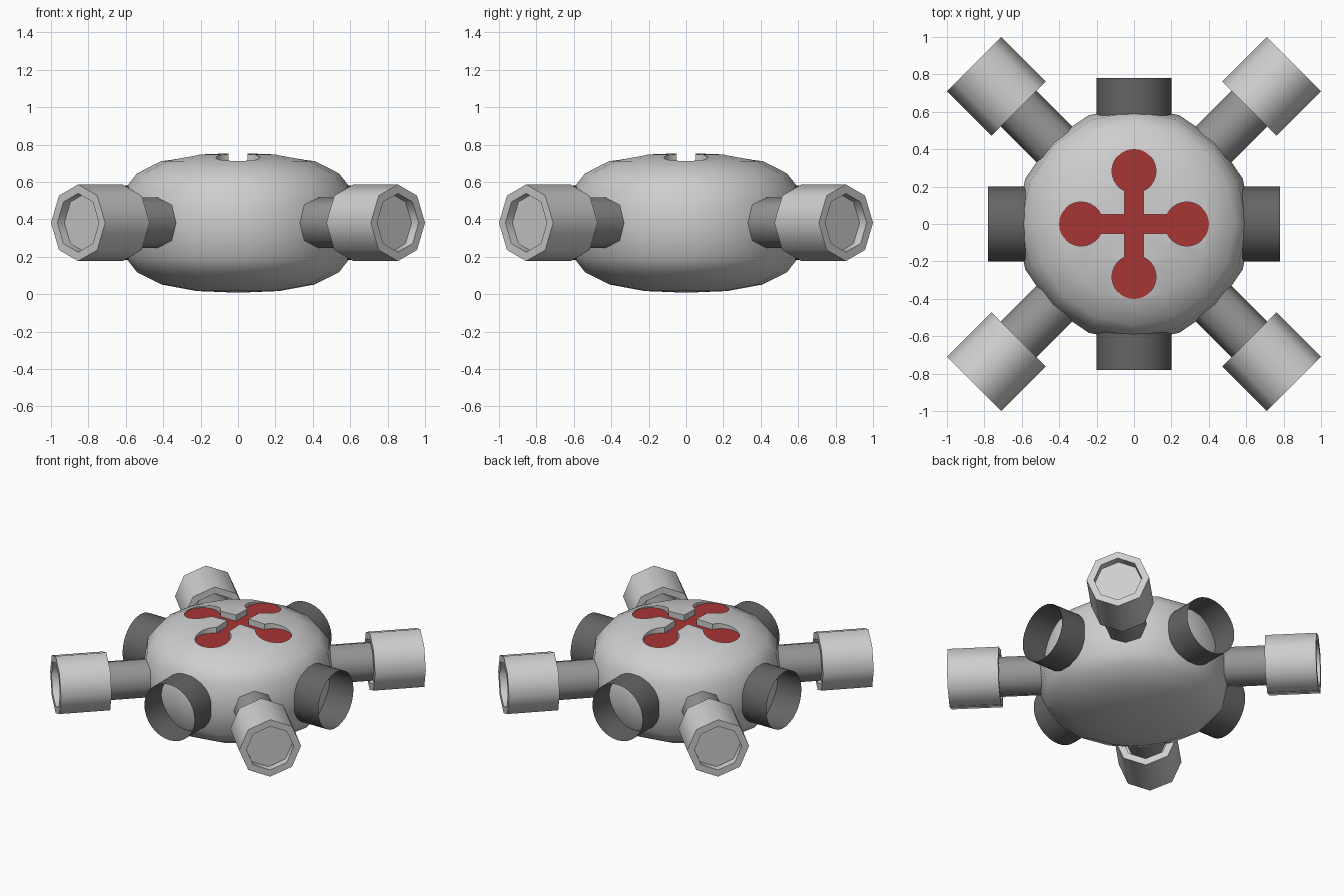
import bpy, bmesh
from math import pi, cos, sin, asin, radians
from mathutils import Matrix, Vector

cube = bpy.data.objects.get("Cube")
if cube:
    bpy.data.objects.remove(cube, do_unlink=True)

MID = 0.382          # height of the middle plane
FLOOR = 0.709        # height of the recessed cross


def material(name, r, g, b):
    m = bpy.data.materials.new(name)
    m.use_nodes = True
    m.diffuse_color = (r, g, b, 1)
    m.node_tree.nodes["Principled BSDF"].inputs["Base Color"].default_value = (r, g, b, 1)
    return m


light = material("light_grey", 0.62, 0.62, 0.62)
mid = material("mid_grey", 0.3, 0.3, 0.3)
dark = material("dark_grey", 0.13, 0.13, 0.13)
red = material("red", 0.39, 0.035, 0.035)


def make(name, bm, *mats):
    mesh = bpy.data.meshes.new(name)
    bm.to_mesh(mesh)
    bm.free()
    obj = bpy.data.objects.new(name, mesh)
    bpy.context.collection.objects.link(obj)
    for m in mats:
        mesh.materials.append(m)
    return obj


def smooth(obj, angle):
    bpy.ops.object.select_all(action='DESELECT')
    obj.select_set(True)
    bpy.context.view_layer.objects.active = obj
    bpy.ops.object.shade_smooth_by_angle(angle=radians(angle))


def lathe(profile, sides):
    """Revolve (radius, height) points around z."""
    bm = bmesh.new()
    verts = [bm.verts.new((r, 0, h)) for r, h in profile]
    edges = [bm.edges.new(pair) for pair in zip(verts, verts[1:])]
    bmesh.ops.spin(bm, geom=verts + edges, cent=(0, 0, 0), axis=(0, 0, 1),
                   angle=2 * pi, steps=sides)
    bmesh.ops.remove_doubles(bm, verts=bm.verts[:], dist=0.0005)
    bmesh.ops.recalc_face_normals(bm, faces=bm.faces[:])
    return bm


def outward(bm, angle):
    """Turn a part standing along z so that it points out sideways."""
    bm.transform(Matrix.Translation((0, 0, MID)) @ Matrix.Rotation(angle, 4, 'Z')
                 @ Matrix.Rotation(pi / 2, 4, 'Y'))
    return bm


# Flattened round body
half = [(0, 0.374), (0.22, 0.365), (0.41, 0.33), (0.54, 0.264), (0.602, 0.185)]
profile = half + [(0.63, 0)] + [(r, -h) for r, h in reversed(half)]
bm = lathe(profile, 16)
bm.transform(Matrix.Translation((0, 0, MID)))
body = make("body", bm, light, red)

# Cross with round ends, cut into the top
slot, disc, reach = 0.05, 0.118, 0.283
start = pi - asin(slot / disc)
bm = bmesh.new()
outline = []
for k in range(4):
    turn = Matrix.Rotation(k * pi / 2, 3, 'Z')
    points = [(slot, -slot)]
    for i in range(25):
        a = -start + 2 * start * i / 24
        points.append((reach + disc * cos(a), disc * sin(a)))
    outline += [bm.verts.new(turn @ Vector((x, y, FLOOR))) for x, y in points]
base = bm.faces.new(outline)
top = bmesh.ops.extrude_face_region(bm, geom=[base])["geom"]
bmesh.ops.translate(bm, vec=(0, 0, 0.2),
                    verts=[v for v in top if isinstance(v, bmesh.types.BMVert)])
bmesh.ops.recalc_face_normals(bm, faces=bm.faces[:])
cutter = make("cross_cutter", bm, light)
cutter.hide_render = True

cut = body.modifiers.new("cross", 'BOOLEAN')
cut.operation = 'DIFFERENCE'
cut.solver = 'EXACT'
cut.object = cutter
bpy.context.view_layer.objects.active = body
bpy.ops.object.modifier_apply(modifier="cross")
bpy.data.objects.remove(cutter, do_unlink=True)
for f in body.data.polygons:
    on_floor = all(abs(body.data.vertices[v].co.z - FLOOR) < 0.0005 for v in f.vertices)
    f.material_index = int(on_floor and f.normal.z > 0.99)
smooth(body, 40)

# Open thin tubes on the four sides
for k, side in enumerate(("left", "back", "right", "front")):
    tube = make(side + "_tube", outward(lathe([(0.2, 0.54), (0.2, 0.78)], 32), k * pi / 2), dark)
    smooth(tube, 40)

# Diagonal arms ending in octagonal barrels with recessed ends
barrel_profile = [(0, 0.92), (0.157, 0.92), (0.157, 0.873), (0.205, 0.873),
                  (0.205, 1.209), (0.157, 1.209), (0.157, 1.156), (0, 1.156)]
for k, corner in enumerate(("back_left", "back_right", "front_right", "front_left")):
    angle = pi / 4 + k * pi / 2
    arm = make(corner + "_arm", outward(lathe([(0.135, 0.5), (0.135, 0.925)], 8), angle), mid)
    barrel = make(corner + "_barrel", outward(lathe(barrel_profile, 8), angle), light)
    smooth(arm, 60)
    smooth(barrel, 60)
